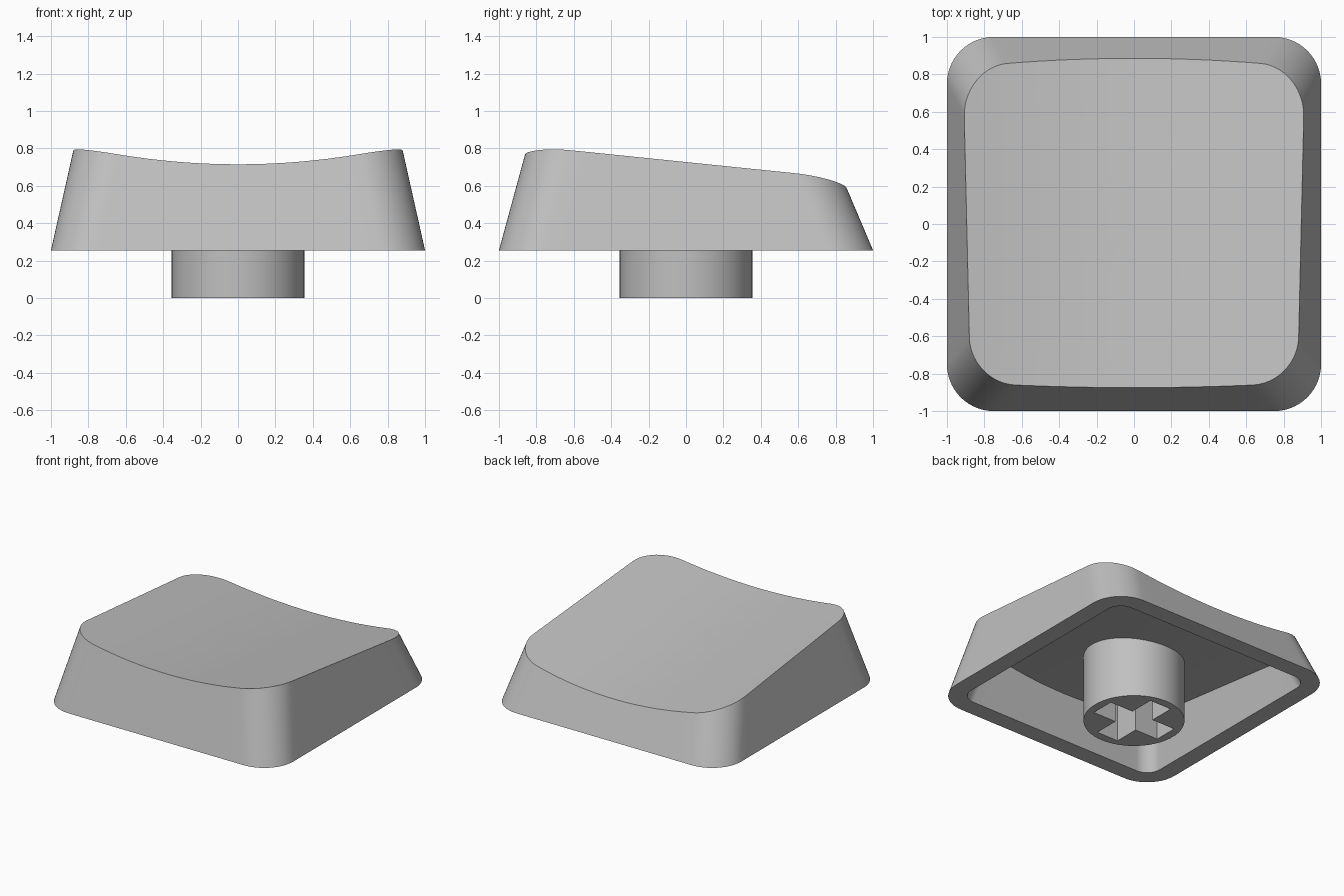
import bpy
import bmesh
from math import cos, sin, pi

BASE, RADIUS, WALL = 0.255, 0.25, 0.135
SIDE_LEAN, FRONT_LEAN, BACK_LEAN = 0.224, 0.272, 0.424

cube = bpy.data.objects.get("Cube")
if cube:
    bpy.data.objects.remove(cube, do_unlink=True)

grey = bpy.data.materials.new("warm_grey_plastic")
grey.use_nodes = True
colour = (0.53, 0.53, 0.53, 1)
grey.diffuse_color = colour
grey.node_tree.nodes["Principled BSDF"].inputs["Base Color"].default_value = colour


def make_object(name, bm):
    bmesh.ops.recalc_face_normals(bm, faces=bm.faces)
    mesh = bpy.data.meshes.new(name)
    bm.to_mesh(mesh)
    bm.free()
    obj = bpy.data.objects.new(name, mesh)
    bpy.context.collection.objects.link(obj)
    mesh.materials.append(grey)
    return obj


def activate(obj):
    bpy.ops.object.select_all(action='DESELECT')
    obj.select_set(True)
    bpy.context.view_layer.objects.active = obj


def dish(x, y):
    """Height of the sloping, cylindrically scooped top."""
    return 0.62 - 0.108 * y + x * x / 7.5


def outline(inset, arc_steps=14, edge_steps=16):
    """Rounded square at the base, as (x, y) points."""
    r, c = RADIUS - inset, 1 - RADIUS
    arcs = []
    for k, (sx, sy) in enumerate([(1, 1), (-1, 1), (-1, -1), (1, -1)]):
        angles = [(k + i / arc_steps) * pi / 2 for i in range(arc_steps + 1)]
        arcs.append([(sx * c + r * cos(a), sy * c + r * sin(a)) for a in angles])
    points = []
    for k, arc in enumerate(arcs):
        (x0, y0), (x1, y1) = arc[-1], arcs[(k + 1) % 4][0]
        points += arc
        for i in range(1, edge_steps):
            t = i / edge_steps
            points.append((x0 + (x1 - x0) * t, y0 + (y1 - y0) * t))
    return points


def lean_to_dish(x, y, drop):
    """Follow the leaning wall up from the base until it meets the dish."""
    c = 1 - RADIUS
    z = BASE
    for _ in range(12):
        h = z - BASE
        front, back = -c + FRONT_LEAN * h, c - BACK_LEAN * h
        # Corner centres slide inwards, straight runs are stretched between them
        px = x - SIDE_LEAN * h * max(-1, min(1, x / c))
        t = max(-c, min(c, y))
        py = front + (back - front) * (t + c) / (2 * c) + (y - t)
        z = dish(px, py) - drop
    return px, py, z


def shell_loops(inset):
    """Loops from the base edge up the wall and in to the middle of the top."""
    base = outline(inset)
    rim = [lean_to_dish(x, y, inset) for x, y in base]
    loops = [[(x, y, BASE) for x, y in base], rim]
    for s in (0.9, 0.75, 0.6, 0.45, 0.3, 0.15):
        loops.append([(x * s, y * s, dish(x * s, y * s) - inset) for x, y, z in rim])
    return loops


# Hollow cap: outer skin, flat bottom rim and inner skin lofted in one run
bm = bmesh.new()
loops = list(reversed(shell_loops(0))) + shell_loops(WALL)
rings = [[bm.verts.new(p) for p in loop] for loop in loops]
n = len(rings[0])
for a, b in zip(rings, rings[1:]):
    for i in range(n):
        j = (i + 1) % n
        bm.faces.new((a[i], a[j], b[j], b[i]))
for ring, drop in ((rings[0], 0), (rings[-1], WALL)):
    middle = bm.verts.new((0, 0, dish(0, 0) - drop))
    for i in range(n):
        bm.faces.new((ring[i], ring[(i + 1) % n], middle))
cap = make_object("cap_shell", bm)

# Round stem under the cap
STEM_TOP = 0.54
bm = bmesh.new()
bmesh.ops.create_cone(bm, cap_ends=True, segments=64, radius1=0.355,
                      radius2=0.355, depth=STEM_TOP)
bmesh.ops.translate(bm, verts=bm.verts, vec=(0, 0, STEM_TOP / 2))
stem = make_object("stem", bm)

# Cross-shaped socket cut up into the stem
L, W = 0.29, 0.092
quarter = [(L, -W), (L, W), (W, W)]
cross = []
for k in range(4):
    ca, sa = round(cos(k * pi / 2)), round(sin(k * pi / 2))
    cross += [(x * ca - y * sa, x * sa + y * ca, -0.1) for x, y in quarter]
bm = bmesh.new()
face = bm.faces.new([bm.verts.new(p) for p in cross])
grown = bmesh.ops.extrude_face_region(bm, geom=[face])
top = [v for v in grown["geom"] if isinstance(v, bmesh.types.BMVert)]
bmesh.ops.translate(bm, verts=top, vec=(0, 0, 0.55))
cutter = make_object("socket_cutter", bm)
cutter.hide_render = True

cut = stem.modifiers.new("socket", 'BOOLEAN')
cut.operation, cut.solver, cut.object = 'DIFFERENCE', 'EXACT', cutter
activate(stem)
bpy.ops.object.modifier_apply(modifier=cut.name)
bpy.data.objects.remove(cutter, do_unlink=True)

for obj in (cap, stem):
    activate(obj)
    bpy.ops.object.shade_smooth_by_angle(angle=pi / 6)
